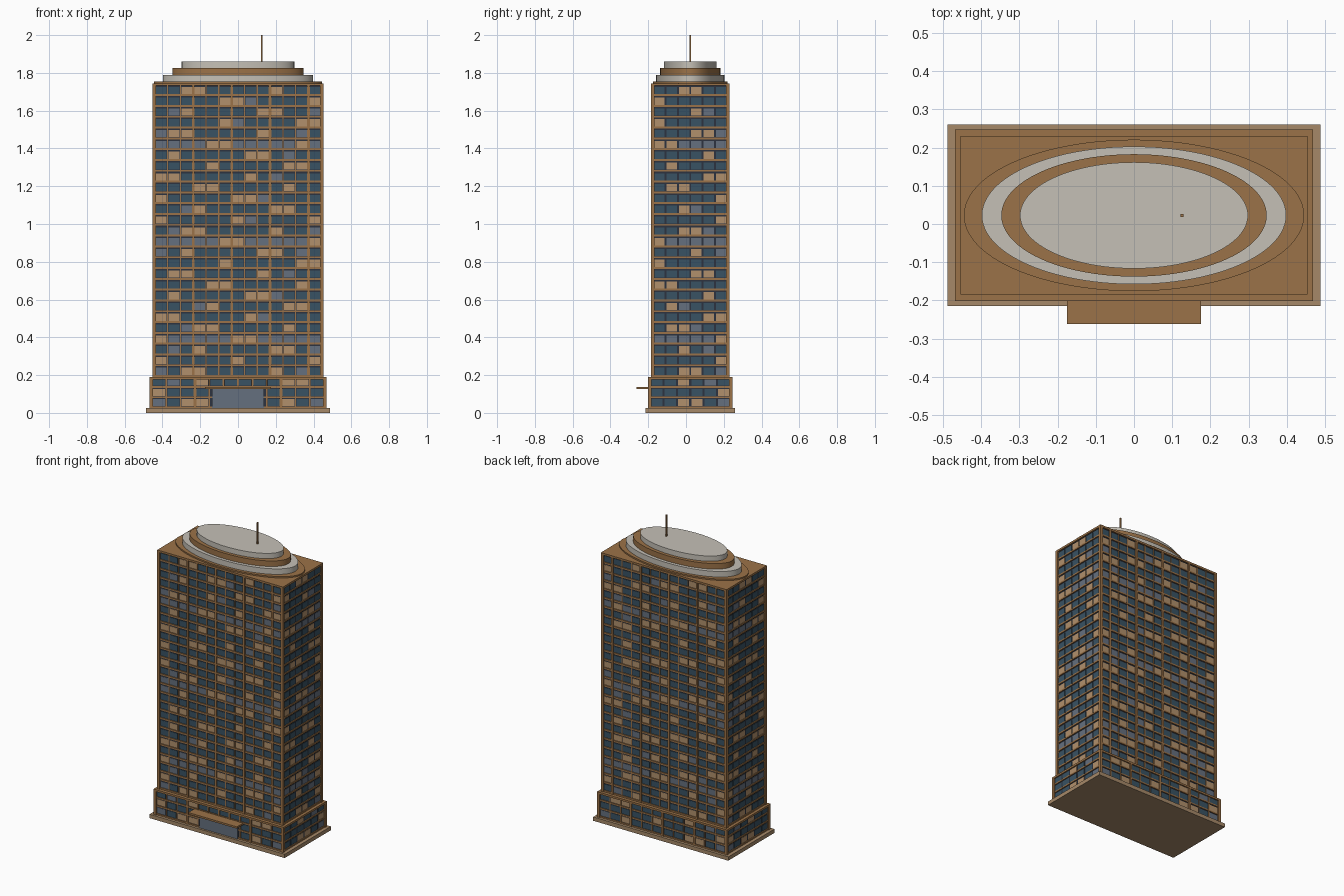
import bpy, bmesh, math
from mathutils import Matrix, Vector

if "Cube" in bpy.data.objects:
    bpy.data.objects.remove(bpy.data.objects["Cube"])


def material(name, rgb):
    m = bpy.data.materials.new(name)
    m.use_nodes = True
    m.diffuse_color = (*rgb, 1)
    m.node_tree.nodes["Principled BSDF"].inputs["Base Color"].default_value = (*rgb, 1)
    return m


COPPER = material("copper", (0.33, 0.17, 0.065))
SAND = material("sand stone", (0.38, 0.25, 0.14))
PALE = material("pale roof", (0.56, 0.53, 0.47))
DARK = material("dark spandrel", (0.025, 0.032, 0.05))
BLUE = material("blue glass", (0.04, 0.085, 0.125))
GREY = material("grey glass", (0.13, 0.16, 0.21))
LIT = material("lit glass", (0.44, 0.28, 0.15))
GLASS = [BLUE, GREY, LIT]
CY = 0.0225          # centre of the tower in y


def finish(name, bm, mats):
    me = bpy.data.meshes.new(name)
    bm.to_mesh(me)
    bm.free()
    for m in mats:
        me.materials.append(m)
    ob = bpy.data.objects.new(name, me)
    bpy.context.collection.objects.link(ob)
    return ob


def add_box(bm, lo, hi, index=0):
    lo, hi = Vector(lo), Vector(hi)
    mat = Matrix.Translation((lo + hi) / 2) @ Matrix.Diagonal((*(hi - lo), 1))
    verts = bmesh.ops.create_cube(bm, size=1, matrix=mat)["verts"]
    for f in {f for v in verts for f in v.link_faces}:
        f.material_index = index


def box(name, lo, hi, mat):
    bm = bmesh.new()
    add_box(bm, lo, hi)
    return finish(name, bm, [mat])


def block(name, hx, hy, z0, z1, mat):
    return box(name, (-hx, CY - hy, z0), (hx, CY + hy, z1), mat)


def wall_box(bm, side, u0, u1, z0, z1, hx, hy, depth, proud, index=0):
    """Box on one wall: u runs along the wall, proud is measured outwards."""
    axis, sign = side
    base = hx if axis == 0 else hy
    a, b = sorted((sign * (base - depth), sign * (base + proud)))
    if axis == 0:
        add_box(bm, (a, CY + u0, z0), (b, CY + u1, z1), index)
    else:
        add_box(bm, (u0, CY + a, z0), (u1, CY + b, z1), index)


def glass_kind(col, floor):
    if (2 * col - 4 - 6 * (26 - floor)) % 13 < 3:
        return 2
    if floor % 9 == 3 or (col * 5 + floor * 3) % 11 == 0:
        return 1
    return 0


SIDES = [(1, -1), (1, 1), (0, 1), (0, -1)]   # front, back, left, right


def facade(name, hx, hy, z0, floors, pitch, cols, glass_z, slab, skip=None):
    """Windows, floor bands and piers around a rectangular block."""
    win, bands, piers = bmesh.new(), bmesh.new(), bmesh.new()
    for side in SIDES:
        long_side = side[0] == 1
        n = cols[0] if long_side else cols[1]
        half = (hx if long_side else hy) - 0.002
        step = 2 * half / n
        for f in range(floors):
            z = z0 + f * pitch
            wall_box(bands, side, -half, half, z, z + slab, hx, hy, 0.01, 0.006)
            for c in range(n):
                u = -half + (c + 0.5) * step
                if skip and side == (1, -1) and skip(u, f):
                    continue
                col = c if long_side else n - 1 - c
                w = step * 0.42
                wall_box(win, side, u - w, u + w, z + glass_z[0], z + glass_z[1],
                         hx, hy, 0.01, 0.002, glass_kind(col, f))
        # wide piers every third bay, slim mullions between
        if long_side:
            for c in range(1, n):
                u = -half + c * step
                main = c % 3 == 0
                if skip and side == (1, -1) and skip(u, 0):
                    continue
                w, out = (0.007, 0.009) if main else (0.003, 0.004)
                wall_box(piers, side, u - w, u + w, z0, z0 + floors * pitch,
                         hx, hy, 0.01, out)
    # corner posts
    for sx in (-1, 1):
        for sy in (-1, 1):
            x, y = sx * (hx + 0.001), CY + sy * (hy + 0.001)
            add_box(piers, (x - 0.009, y - 0.009, z0),
                    (x + 0.009, y + 0.009, z0 + floors * pitch))
    finish(name + "_windows", win, GLASS)
    finish(name + "_floor_bands", bands, [COPPER])
    finish(name + "_piers", piers, [COPPER])


# base slab
block("plinth", 0.487, 0.2375, 0, 0.025, SAND)

# podium
block("podium_core", 0.458, 0.214, 0.025, 0.18, DARK)
facade("podium", 0.458, 0.214, 0.025, 3, 0.054, (12, 6), (0.011, 0.048), 0.009,
       skip=lambda u, f: abs(u) < 0.13 and f < 2)
block("podium_cap", 0.468, 0.224, 0.177, 0.19, COPPER)

# entrance and canopy
box("entrance_glass", (-0.137, -0.202, 0.025), (0.137, -0.18, 0.128), GREY)
box("entrance_canopy", (-0.175, -0.262, 0.126), (0.175, -0.19, 0.138), COPPER)
bm = bmesh.new()
for i in range(-2, 3):
    u = i * 0.076
    add_box(bm, (u - 0.005, -0.2, 0.138), (u + 0.005, -0.18, 0.187))
finish("entrance_upper_mullions", bm, [COPPER])

# tower
block("tower_core", 0.443, 0.197, 0.185, 1.735, DARK)
facade("tower", 0.443, 0.197, 0.19, 27, 0.0572, (13, 6), (0.011, 0.049), 0.010)
block("roof_slab", 0.453, 0.207, 1.732, 1.745, COPPER)


# stepped elliptical crown
def ellipse(name, rx, ry, z0, z1, mat):
    bm = bmesh.new()
    bmesh.ops.create_cone(bm, cap_ends=True, segments=96, radius1=1, radius2=1, depth=1,
                          matrix=Matrix.Translation((0, CY, (z0 + z1) / 2))
                          @ Matrix.Diagonal((rx, ry, z1 - z0, 1)))
    ob = finish(name, bm, [mat])
    bpy.context.view_layer.objects.active = ob
    ob.select_set(True)
    bpy.ops.object.shade_smooth_by_angle(angle=math.radians(35))
    ob.select_set(False)


ellipse("crown_base", 0.445, 0.198, 1.74, 1.754, COPPER)
ellipse("crown_lower_ring", 0.398, 0.18, 1.754, 1.79, PALE)
ellipse("crown_middle_ring", 0.347, 0.16, 1.79, 1.826, COPPER)
ellipse("crown_top", 0.298, 0.139, 1.826, 1.86, PALE)

# mast
box("mast", (0.121, CY - 0.004, 1.855), (0.129, CY + 0.004, 2.0), COPPER)
